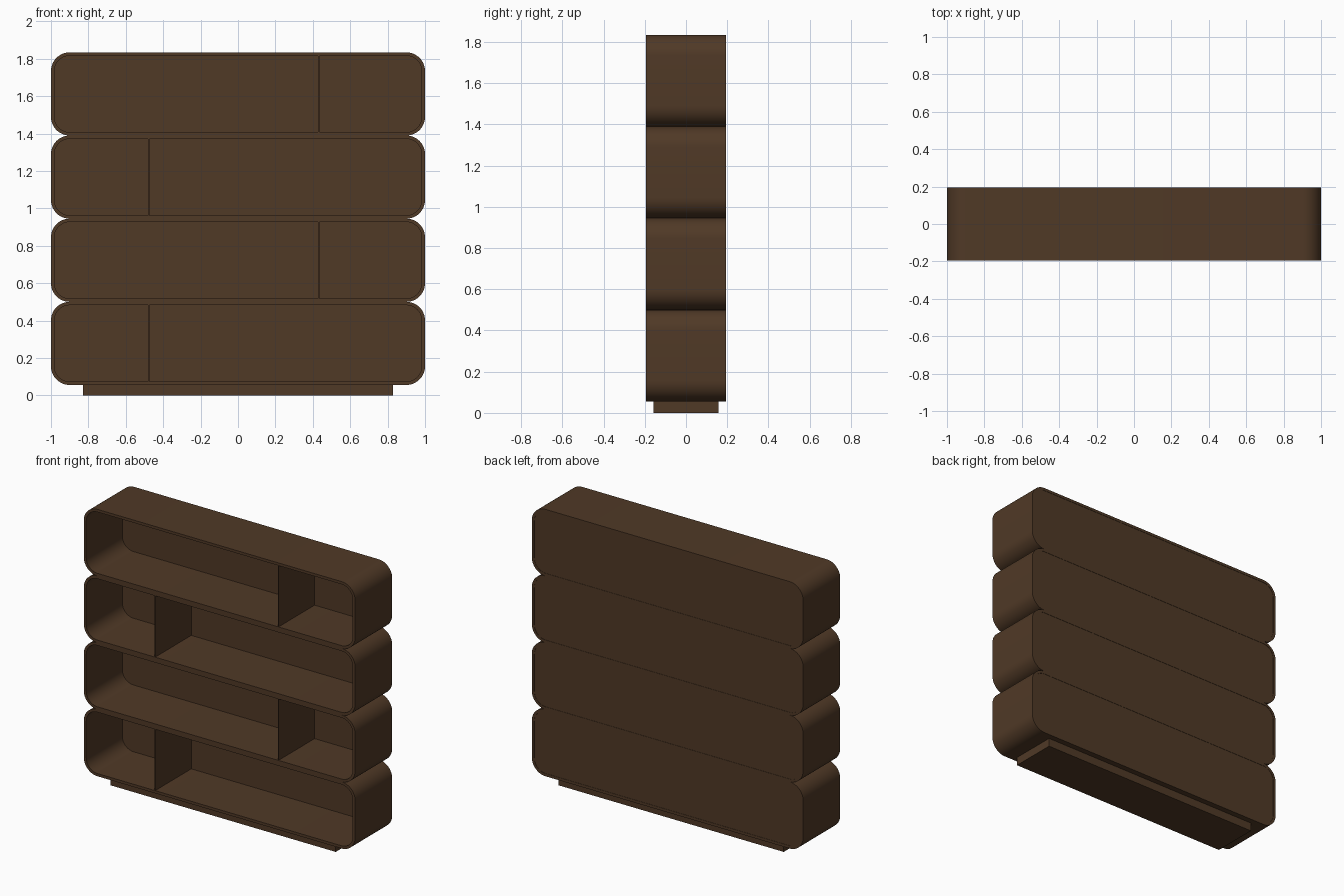
import bpy, bmesh, math

if "Cube" in bpy.data.objects:
    bpy.data.objects.remove(bpy.data.objects["Cube"])

wood = bpy.data.materials.new("dark_walnut")
wood.diffuse_color = (0.080, 0.041, 0.0195, 1)
wood.use_nodes = True
wood.node_tree.nodes["Principled BSDF"].inputs["Base Color"].default_value = wood.diffuse_color

HALF_W, HALF_D = 1.0, 0.195     # half width and half depth
BASE_H, TOP = 0.056, 1.834
H = (TOP - BASE_H) / 4          # height of one module
R, WALL, SEG = 0.10, 0.018, 12  # corner radius, wall thickness, arc steps


def finish(bm, name):
    bmesh.ops.recalc_face_normals(bm, faces=bm.faces)
    me = bpy.data.meshes.new(name)
    bm.to_mesh(me)
    bm.free()
    me.materials.append(wood)
    ob = bpy.data.objects.new(name, me)
    bpy.context.collection.objects.link(ob)
    bpy.ops.object.select_all(action='DESELECT')
    ob.select_set(True)
    bpy.context.view_layer.objects.active = ob
    bpy.ops.object.shade_smooth_by_angle(angle=math.radians(30))
    return ob


def rounded(inset, zc):
    """Rounded rectangle outline in x and z."""
    w, h, r = HALF_W - inset, H / 2 - inset, R - inset
    pts = []
    for k, (sx, sz) in enumerate([(1, 1), (-1, 1), (-1, -1), (1, -1)]):
        for i in range(SEG + 1):
            a = math.pi / 2 * (k + i / SEG)
            pts.append((sx * (w - r) + r * math.cos(a),
                        zc + sz * (h - r) + r * math.sin(a)))
    return pts


def loop(bm, pts, y):
    return [bm.verts.new((x, y, z)) for x, z in pts]


def bridge(bm, a, b):
    n = len(a)
    for i in range(n):
        j = (i + 1) % n
        bm.faces.new((a[i], a[j], b[j], b[i]))


def box(name, x0, x1, y0, y1, z0, z1):
    bm = bmesh.new()
    bmesh.ops.create_cube(bm, size=1)
    for v in bm.verts:
        v.co = ((x0, x1)[v.co.x > 0], (y0, y1)[v.co.y > 0], (z0, z1)[v.co.z > 0])
    return finish(bm, name)


# recessed plinth
box("plinth", -0.83, 0.83, -0.157, 0.157, 0, BASE_H)

for n in range(4):
    z0 = BASE_H + n * H
    zc = z0 + H / 2
    outer, inner = rounded(0, zc), rounded(WALL, zc)

    # rounded tube shell, open at the front
    bm = bmesh.new()
    loops = [loop(bm, outer, -HALF_D), loop(bm, outer, HALF_D),
             loop(bm, inner, HALF_D), loop(bm, inner, -HALF_D)]
    for i in range(4):
        bridge(bm, loops[i], loops[(i + 1) % 4])
    finish(bm, f"shelf_shell_{n + 1}")

    # thin back panel inside the shell
    bm = bmesh.new()
    a, b = loop(bm, inner, HALF_D - 0.010), loop(bm, inner, HALF_D - 0.002)
    bridge(bm, a, b)
    bm.faces.new(a)
    bm.faces.new(b)
    finish(bm, f"back_panel_{n + 1}")

    # thin upright divider, alternating sides
    x = 0.432 if n % 2 else -0.477
    box(f"divider_{n + 1}", x - 0.003, x + 0.003, -HALF_D + 0.001, HALF_D - 0.010,
        z0 + WALL, z0 + H - WALL)
